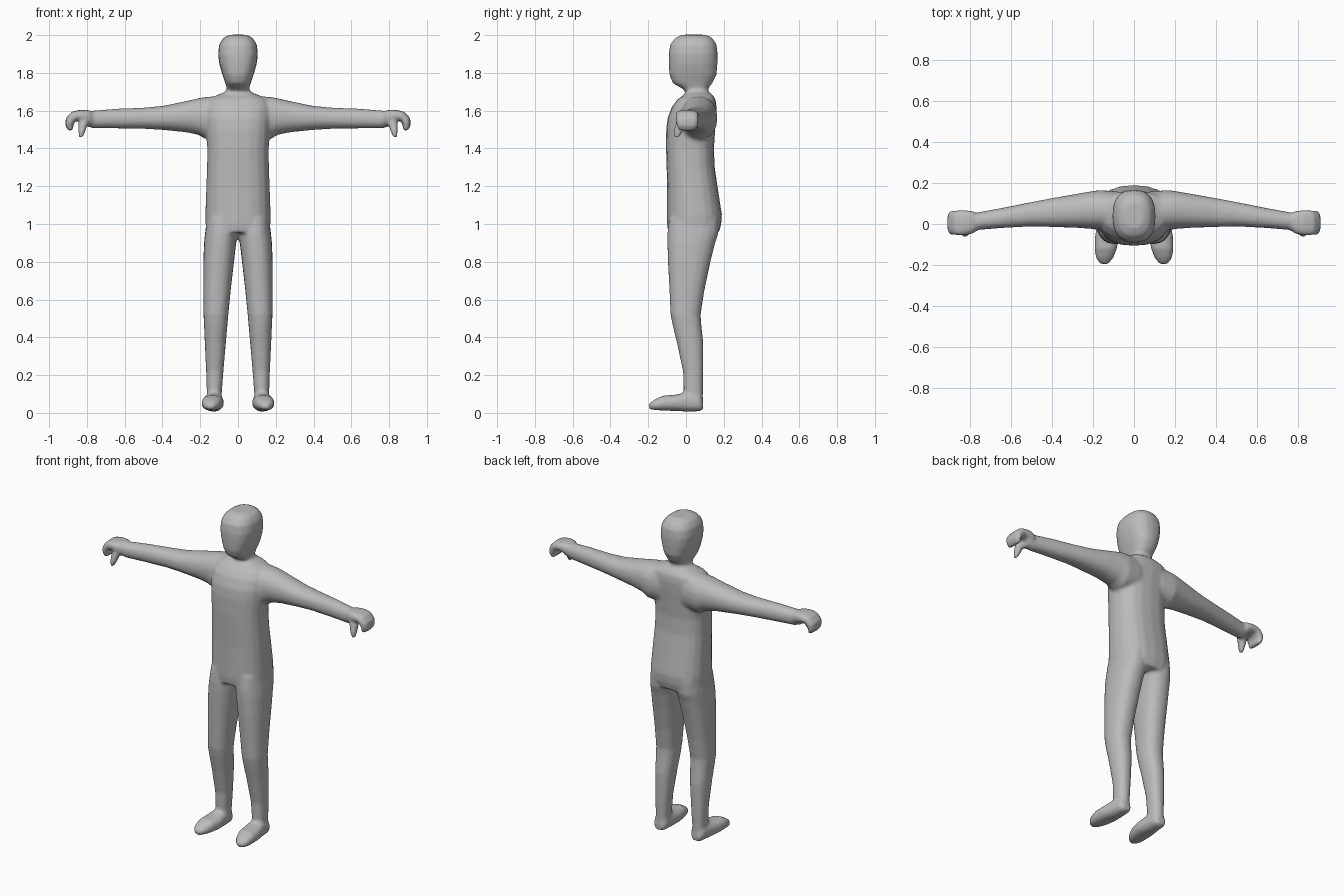
import bpy, bmesh, math
from mathutils import Vector

skin = bpy.data.materials.new("plain_grey")
skin.diffuse_color = (0.5, 0.5, 0.5, 1)
SIDES = 20
bm = bmesh.new()


def loft(rings, power=2.4, mirror=False):
    """Skin closed superellipse rings (centre, u half axis, v half axis)."""
    for s in ((1, -1) if mirror else (1,)):
        loops = []
        for c, u, v in rings:
            loop = []
            for i in range(SIDES):
                a = 2 * math.pi * i / SIDES
                ca, sa = math.cos(a), math.sin(a)
                p = (Vector(c) + Vector(u) * math.copysign(abs(ca) ** (2 / power), ca)
                     + Vector(v) * math.copysign(abs(sa) ** (2 / power), sa))
                loop.append(bm.verts.new((p.x * s, p.y, p.z)))
            loops.append(loop)
        faces = [bm.faces.new(loops[0]), bm.faces.new(loops[-1])]
        for a, b in zip(loops, loops[1:]):
            for i in range(SIDES):
                j = (i + 1) % SIDES
                faces.append(bm.faces.new((a[i], a[j], b[j], b[i])))
        bmesh.ops.recalc_face_normals(bm, faces=faces)


def upright(z, x0, x1, y0, y1):
    return ((x0 + x1) / 2, (y0 + y1) / 2, z), ((x1 - x0) / 2, 0, 0), (0, (y1 - y0) / 2, 0)


def sideways(x, y0, y1, z0, z1):
    return (x, (y0 + y1) / 2, (z0 + z1) / 2), (0, (y1 - y0) / 2, 0), (0, 0, (z1 - z0) / 2)


def bent(x, y, z, tilt, wide, thick):
    t = math.radians(tilt)
    return (x, y, z), (0, wide, 0), (math.sin(t) * thick, 0, math.cos(t) * thick)


# torso, neck and head: height, half width, front, back
trunk = [(0.955, 0.165, -0.095, 0.175), (1.0, 0.172, -0.1, 0.187), (1.05, 0.173, -0.1, 0.19),
         (1.2, 0.168, -0.1, 0.167), (1.3, 0.164, -0.103, 0.152), (1.4, 0.163, -0.106, 0.148),
         (1.5, 0.17, -0.105, 0.155), (1.56, 0.175, -0.098, 0.16), (1.62, 0.175, -0.075, 0.162),
         (1.66, 0.155, -0.045, 0.157), (1.685, 0.105, -0.01, 0.14), (1.7, 0.065, 0.0, 0.118),
         (1.72, 0.06, -0.025, 0.118), (1.745, 0.067, -0.07, 0.14), (1.79, 0.083, -0.088, 0.162),
         (1.85, 0.1, -0.092, 0.167), (1.9, 0.106, -0.092, 0.168), (1.95, 0.1, -0.084, 0.162),
         (1.985, 0.078, -0.058, 0.14), (2.002, 0.045, -0.02, 0.105)]
loft([upright(z, -w, w, f, b) for z, w, f, b in trunk], 2.5)

# legs: height, inner, outer, front, back
legs = [(1.03, 0.01, 0.165, -0.09, 0.175), (0.95, 0.003, 0.175, -0.099, 0.172),
        (0.9, 0.009, 0.18, -0.099, 0.155), (0.8, 0.021, 0.184, -0.096, 0.13),
        (0.65, 0.038, 0.184, -0.088, 0.098), (0.52, 0.051, 0.183, -0.082, 0.078),
        (0.46, 0.056, 0.18, -0.07, 0.082), (0.37, 0.064, 0.176, -0.048, 0.092),
        (0.22, 0.077, 0.169, -0.016, 0.092), (0.1, 0.086, 0.165, -0.012, 0.09),
        (0.03, 0.083, 0.17, -0.01, 0.09)]
loft([upright(*r) for r in legs], 2.3, True)

# feet: depth, inner, outer, bottom, top
feet = [(0.09, 0.1, 0.155, 0.016, 0.06), (0.07, 0.085, 0.17, 0.008, 0.1),
        (0.0, 0.078, 0.18, 0.007, 0.108), (-0.06, 0.074, 0.191, 0.01, 0.096),
        (-0.12, 0.083, 0.193, 0.012, 0.092), (-0.165, 0.1, 0.187, 0.015, 0.072),
        (-0.197, 0.125, 0.165, 0.02, 0.048)]
loft([((x0 / 2 + x1 / 2, y, z0 / 2 + z1 / 2), ((x1 - x0) / 2, 0, 0), (0, 0, (z1 - z0) / 2))
      for y, x0, x1, z0, z1 in feet], 2.4, True)

# arms: distance out, front, back, bottom, top
arms = [(0.08, -0.02, 0.16, 1.45, 1.68), (0.17, -0.03, 0.166, 1.448, 1.673),
        (0.21, -0.024, 0.16, 1.472, 1.666), (0.28, -0.019, 0.148, 1.486, 1.65),
        (0.4, -0.015, 0.127, 1.498, 1.625), (0.5, -0.012, 0.108, 1.504, 1.616),
        (0.65, -0.02, 0.078, 1.506, 1.61), (0.77, -0.03, 0.056, 1.507, 1.6),
        (0.81, -0.025, 0.05, 1.52, 1.59)]
loft([sideways(*r) for r in arms], 2.2, True)

# palms with curled fingers
loft([bent(0.765, 0.01, 1.555, 0, 0.04, 0.038), bent(0.79, 0.008, 1.567, 0, 0.056, 0.036),
      bent(0.83, 0.006, 1.576, 5, 0.062, 0.029), bent(0.865, 0.006, 1.572, 35, 0.061, 0.028),
      bent(0.888, 0.006, 1.55, 70, 0.059, 0.026), bent(0.893, 0.006, 1.522, 95, 0.056, 0.021),
      bent(0.884, 0.006, 1.495, 110, 0.045, 0.012)], 2.8, True)

# thumbs
loft([upright(1.57, 0.785, 0.83, -0.045, 0.01), upright(1.53, 0.794, 0.846, -0.056, 0.0),
      upright(1.49, 0.808, 0.846, -0.064, -0.018), upright(1.457, 0.823, 0.841, -0.062, -0.036)],
     2.2, True)

# fuse everything into one smooth figure
mesh = bpy.data.meshes.new("body")
bm.to_mesh(mesh)
bm.free()
mesh.materials.append(skin)
body = bpy.data.objects.new("body", mesh)
bpy.context.collection.objects.link(body)
bpy.context.view_layer.objects.active = body
body.select_set(True)
fuse = body.modifiers.new("fuse", 'REMESH')
fuse.mode = 'VOXEL'
fuse.voxel_size = 0.01
fuse.use_smooth_shade = True
soften = body.modifiers.new("soften", 'SMOOTH')
soften.factor = 0.5
soften.iterations = 4
for name in ("fuse", "soften"):
    bpy.ops.object.modifier_apply(modifier=name)
bpy.ops.object.shade_smooth()
